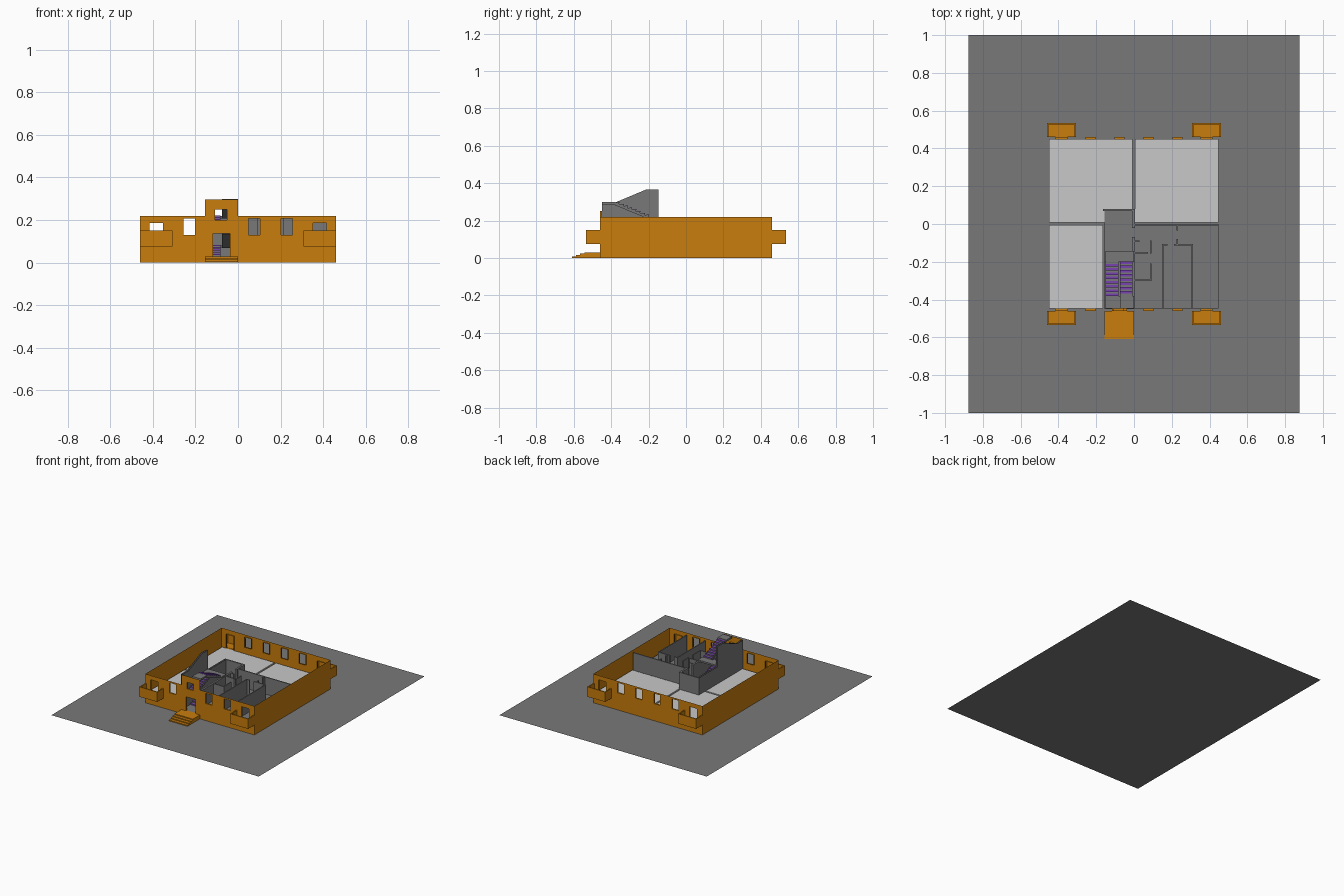
import bpy

if "Cube" in bpy.data.objects:
    bpy.data.objects.remove(bpy.data.objects["Cube"])

def material(name, rgb):
    m = bpy.data.materials.new(name)
    m.diffuse_color = (*rgb, 1)
    m.use_nodes = True
    m.node_tree.nodes["Principled BSDF"].inputs["Base Color"].default_value = m.diffuse_color
    return m

ORANGE = material("orange_facade", (0.58, 0.205, 0.004))
GREY = material("mid_grey", (0.19, 0.19, 0.19))
LIGHT = material("light_grey_floor", (0.58, 0.58, 0.58))
PURPLE = material("purple_treads", (0.19, 0.055, 0.45))

def mesh(name, verts, faces, mat):
    me = bpy.data.meshes.new(name)
    me.from_pydata(verts, [], faces)
    me.materials.append(mat)
    ob = bpy.data.objects.new(name, me)
    bpy.context.collection.objects.link(ob)
    return ob

def boxes(name, specs, mat):
    """One object from boxes given as (x0, x1, y0, y1, z0, z1)."""
    v, f = [], []
    for x0, x1, y0, y1, z0, z1 in specs:
        n = len(v)
        v += [(x, y, z) for z in (z0, z1) for x, y in ((x0, y0), (x1, y0), (x1, y1), (x0, y1))]
        f += [tuple(n + i for i in q) for q in
              ((3, 2, 1, 0), (4, 5, 6, 7), (0, 1, 5, 4), (1, 2, 6, 5), (2, 3, 7, 6), (3, 0, 4, 7))]
    return mesh(name, v, f, mat)

def quads(name, qs, mat):
    v = [p for q in qs for p in q]
    return mesh(name, v, [tuple(range(4 * i, 4 * i + 4)) for i in range(len(qs))], mat)

W, H, FLOOR, ROOM = 0.46, 0.22, 0.08, 0.21   # half width, wall height, floor level, partition top

# thin facade sheet with openings and shallow reveals
def facade(name, y, inward, holes, tower=None):
    xs = sorted({-W, W, *[h[0] for h in holes], *[h[1] for h in holes], *(tower[:2] if tower else ())})
    zs = sorted({0, H, *[h[2] for h in holes], *[h[3] for h in holes], *(tower[2:] if tower else ())})
    qs = []
    for x0, x1 in zip(xs, xs[1:]):
        for z0, z1 in zip(zs, zs[1:]):
            cx, cz = (x0 + x1) / 2, (z0 + z1) / 2
            if any(h[0] < cx < h[1] and h[2] < cz < h[3] for h in holes):
                continue
            if cz > H and not (tower and tower[0] < cx < tower[1]):
                continue
            qs.append([(x0, y, z0), (x1, y, z0), (x1, y, z1), (x0, y, z1)])
    yi = y + inward * 0.012
    for x0, x1, z0, z1 in holes:
        c = [(x0, z0), (x1, z0), (x1, z1), (x0, z1)]
        for (a, b), (d, e) in zip(c, c[1:] + c[:1]):
            qs.append([(a, y, b), (d, y, e), (d, yi, e), (a, yi, b)])
    quads(name, qs, ORANGE)

def window(x):
    return (x - 0.027, x + 0.027, 0.13, 0.207)

balcony_doors = [(s * 0.384 - 0.032, s * 0.384 + 0.032, FLOOR, 0.187) for s in (-1, 1)]
facade("front_facade", -W, 1,
       balcony_doors + [window(x) for x in (-0.23, 0.076, 0.23)]
       + [(-0.117, -0.038, 0.03, 0.137), (-0.108, -0.052, 0.2, 0.25)],
       tower=(-0.155, 0.0, 0, 0.296))
facade("back_facade", W, -1, balcony_doors + [window(x) for x in (-0.23, -0.077, 0.077, 0.23)])
quads("side_facades", [[(x, -W, 0), (x, W, 0), (x, W, H), (x, -W, H)] for x in (-W, W)], ORANGE)

# corner balconies: floor plus three parapets
t = 0.008
for sx, xn in ((-1, "left"), (1, "right")):
    for sy, yn in ((-1, "front"), (1, "back")):
        x0, x1 = sorted((sx * W, sx * 0.307))
        y0, y1 = sorted((sy * W, sy * 0.535))
        yo = (y0, y0 + t) if sy < 0 else (y1 - t, y1)
        boxes(f"{yn}_{xn}_balcony", [(x0, x1, y0, y1, 0.075, 0.082),
              (x0, x1, *yo, 0.075, 0.15),
              (x0, x0 + t, y0, y1, 0.075, 0.15),
              (x1 - t, x1, y0, y1, 0.075, 0.15)], ORANGE)

# entrance steps
boxes("entrance_steps", [(-0.155, 0, -0.61 + 0.022 * i, -W, 0.0075 * i, 0.0075 * (i + 1))
                         for i in range(4)], ORANGE)

# ground sheet and floors
quads("ground_sheet", [[(-0.875, -1, 0), (0.875, -1, 0), (0.875, 1, 0), (-0.875, 1, 0)]], GREY)
f0 = FLOOR - 0.01
boxes("light_floors", [(-0.45, -0.008, 0.008, 0.45, f0, FLOOR),
                       (0.006, 0.447, 0.008, 0.45, f0, FLOOR),
                       (-0.45, -0.165, -0.447, -0.004, f0, FLOOR)], LIGHT)
boxes("room_floor", [(0.0, 0.447, -0.447, 0.0, f0, FLOOR)], GREY)
boxes("stair_hall_floors", [(-0.155, 0, -0.2, 0.08, f0, FLOOR + 0.002),
                            (-0.155, 0, -0.45, -0.2, 0.02, 0.03)], GREY)

# apartment partitions as plan rectangles
plan = [(0, 0.447, -0.008, 0), (0.147, 0.155, -0.447, -0.11), (0.305, 0.313, -0.447, -0.11),
        (0.147, 0.177, -0.115, -0.107), (0.213, 0.313, -0.115, -0.107),
        (0.084, 0.092, -0.155, -0.087), (0.084, 0.092, -0.303, -0.208),
        (0, 0.092, -0.303, -0.295), (0, 0.075, -0.155, -0.147), (0, 0.03, -0.095, -0.087),
        (0.226, 0.234, -0.035, 0), (0.226, 0.234, -0.11, -0.08)]
boxes("partitions", [(*p, FLOOR, ROOM) for p in plan], GREY)

# stairwell walls, with a tall stepped left wall
boxes("stairwell_walls", [(-0.01, 0.004, -0.447, -0.07, 0.02, ROOM),
                          (-0.01, 0.004, -0.02, 0.08, 0.02, ROOM),
                          (-0.164, 0.004, 0.07, 0.08, 0.02, ROOM)], GREY)
profile = [(-0.45, 0.02), (0.08, 0.02), (0.08, ROOM), (-0.147, ROOM), (-0.147, 0.365),
           (-0.215, 0.365), (-0.38, 0.296), (-0.45, 0.296)]
mesh("tall_stair_wall", [(x, y, z) for x in (-0.164, -0.152) for y, z in profile],
     [tuple(range(7, -1, -1)), tuple(range(8, 16))], GREY)

# stair flights: stepped grey slab with purple tread plates
def flight(name, x0, x1, ya, yb, za, zb, n=8):
    dy, dz = (yb - ya) / n, (zb - za) / n
    pts = []
    for i in range(n):
        pts += [(ya + dy * i, za + dz * i), (ya + dy * i, za + dz * (i + 1))]
    pts += [(yb, zb), (yb, zb - 0.015), (ya, za - 0.012)]
    m = len(pts)
    v = [(x, y, z) for x in (x0, x1) for y, z in pts]
    f = [tuple(range(m)), tuple(range(2 * m - 1, m - 1, -1))]
    f += [(i, i + m, (i + 1) % m + m, (i + 1) % m) for i in range(m)]
    mesh(name, v, f, GREY)
    treads = []
    for i in range(n):
        y0, y1 = sorted((ya + dy * (i - 0.1), ya + dy * (i + 0.5)))
        z = za + dz * (i + 1)
        treads.append((x0, x1, y0, y1, z - 0.003, z + 0.002))
    boxes(name + "_treads", treads, PURPLE)

L, R = (-0.15, -0.082), (-0.074, -0.008)
flight("entry_flight", *L, -0.36, -0.2, 0.03, FLOOR, 6)
flight("lower_flight", *R, -0.2, -0.38, FLOOR, 0.15)
flight("middle_flight", *L, -0.38, -0.2, 0.15, H)
flight("upper_flight", *R, -0.2, -0.38, H, 0.297)
boxes("stair_landings", [(-0.152, -0.008, -0.448, -0.38, 0.14, 0.15),
                         (-0.152, 0, -0.2, -0.143, H - 0.012, H),
                         (-0.074, 0, -0.448, -0.38, 0.287, 0.3)], GREY)
